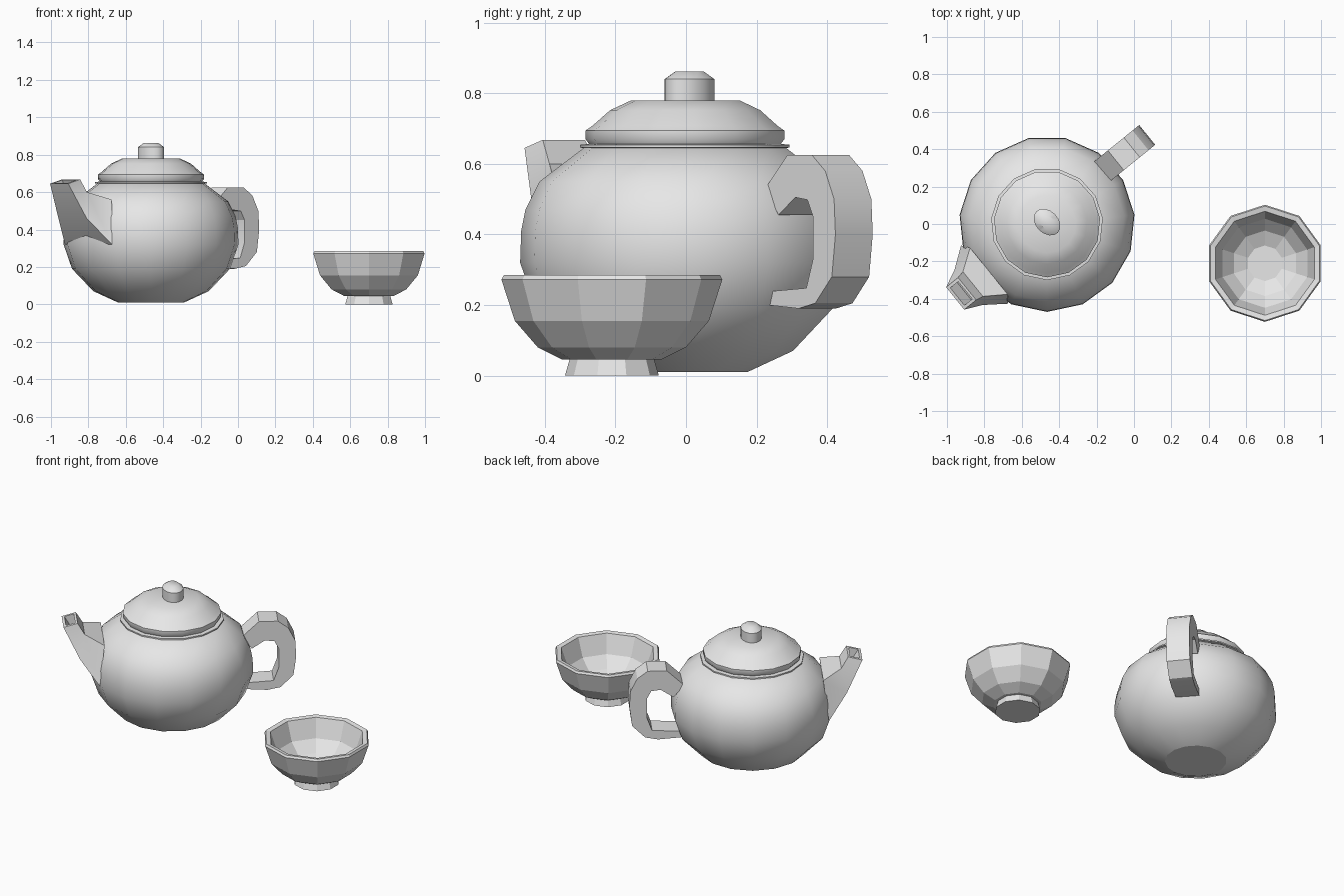
import bpy, bmesh, math
from mathutils import Vector

cube = bpy.data.objects.get("Cube")
if cube:
    bpy.data.objects.remove(cube)

clay = bpy.data.materials.new("grey_clay")
clay.use_nodes = True
clay.diffuse_color = (0.8, 0.8, 0.8, 1)
clay.node_tree.nodes["Principled BSDF"].inputs["Base Color"].default_value = (0.8, 0.8, 0.8, 1)

POT = Vector((-0.465, 0, 0))
CUP = Vector((0.7, -0.21, 0))


def finish(name, bm, limit, sharp_faces=()):
    """Turn a bmesh into an object, smooth except along sharp edges."""
    bmesh.ops.recalc_face_normals(bm, faces=bm.faces)
    for f in bm.faces:
        f.smooth = limit > 0
    for e in bm.edges:
        e.smooth = e.calc_face_angle(0) < math.radians(limit)
    for f in sharp_faces:
        for e in f.edges:
            e.smooth = False
    mesh = bpy.data.meshes.new(name)
    bm.to_mesh(mesh)
    bm.free()
    mesh.materials.append(clay)
    obj = bpy.data.objects.new(name, mesh)
    bpy.context.collection.objects.link(obj)
    return obj


def skin(bm, rings):
    """Bridge successive rings of vertices with quads."""
    for a, b in zip(rings, rings[1:]):
        n = len(a)
        for i in range(n):
            j = (i + 1) % n
            bm.faces.new((a[i], a[j], b[j], b[i]))


def lathe(name, centre, profile, sides, limit, stretch=1.0, turn=0.0):
    """Revolve (radius, height) points, with flat caps at both ends."""
    bm = bmesh.new()
    rings = []
    for r, z in profile:
        ring = []
        for i in range(sides):
            a = -math.pi / 2 + math.tau * i / sides
            x, y = r * stretch * math.cos(a), r * math.sin(a)
            c, s = math.cos(turn), math.sin(turn)
            ring.append(bm.verts.new(centre + Vector((x * c - y * s, x * s + y * c, z))))
        rings.append(ring)
    skin(bm, rings)
    base = bm.faces.new(rings[0])
    bm.faces.new(rings[-1])
    return finish(name, bm, limit, [base])


def radial(angle):
    """Map (outward, sideways, height) from the pot axis to world space."""
    a = math.radians(angle)
    out, side = Vector((math.cos(a), math.sin(a), 0)), Vector((-math.sin(a), math.cos(a), 0))
    return lambda u, n, z: POT + out * u + side * n + Vector((0, 0, z))


# Pot body and lid
lathe("pot_body", POT, [(.178, .01), (.31, .07), (.425, .19), (.47, .32), (.467, .41),
                        (.455, .47), (.415, .55), (.29, .645)], 15, 50)
lathe("lid_flange", POT, [(.28, .644), (.3, .646), (.3, .654), (.27, .657)], 15, 30)
lathe("lid", POT, [(.27, .65), (.285, .67), (.285, .694), (.265, .708), (.215, .752),
                   (.155, .78)], 15, 50)

# Oval knob, turned diagonally
lathe("lid_knob", POT + Vector((0, .01, 0)), [(.06, .77), (.06, .84), (.034, .862)],
      16, 40, 1.35, math.radians(135))

# Handle: extruded outline
place = radial(39)
outline = [(.40, .53), (.50, .625), (.61, .625), (.67, .58), (.71, .5), (.716, .4), (.70, .28),
           (.625, .205), (.55, .19), (.41, .2), (.41, .238), (.585, .248), (.615, .33),
           (.615, .45), (.59, .498), (.535, .505), (.46, .455)]
bm = bmesh.new()
sides = [[bm.verts.new(place(u, n, z)) for u, z in outline] for n in (-.035, .101)]
skin(bm, sides)
for ring in sides:
    bm.faces.new(ring)
finish("handle", bm, 25)

# Spout: four-sided tapering sections (lower, upper as outward, half width, height)
place = radial(219)
sections = [((.43, .2, .32), (.40, .16, .56)),
            ((.54, .12, .46), (.51, .085, .6)),
            ((.632, .077, .645), (.55, .077, .668)),
            ((.617, .06, .65), (.563, .06, .665)),
            ((.57, .06, .57), (.53, .06, .6))]
bm = bmesh.new()
rings = []
for (u1, w1, z1), (u2, w2, z2) in sections:
    corners = [(u1, -w1, z1), (u1, w1, z1), (u2, w2, z2), (u2, -w2, z2)]
    rings.append([bm.verts.new(place(*c)) for c in corners])
skin(bm, rings)
bm.faces.new(rings[0])
bm.faces.new(rings[-1])
finish("spout", bm, 30)

# Faceted cup: foot, bowl, rim, and inside wall
lathe("cup", CUP, [(.133, 0), (.12, .045), (.14, .045), (.21, .08), (.275, .155), (.313, .272),
                   (.306, .285), (.278, .28), (.238, .165), (.175, .1), (.095, .065)], 10, 0)
